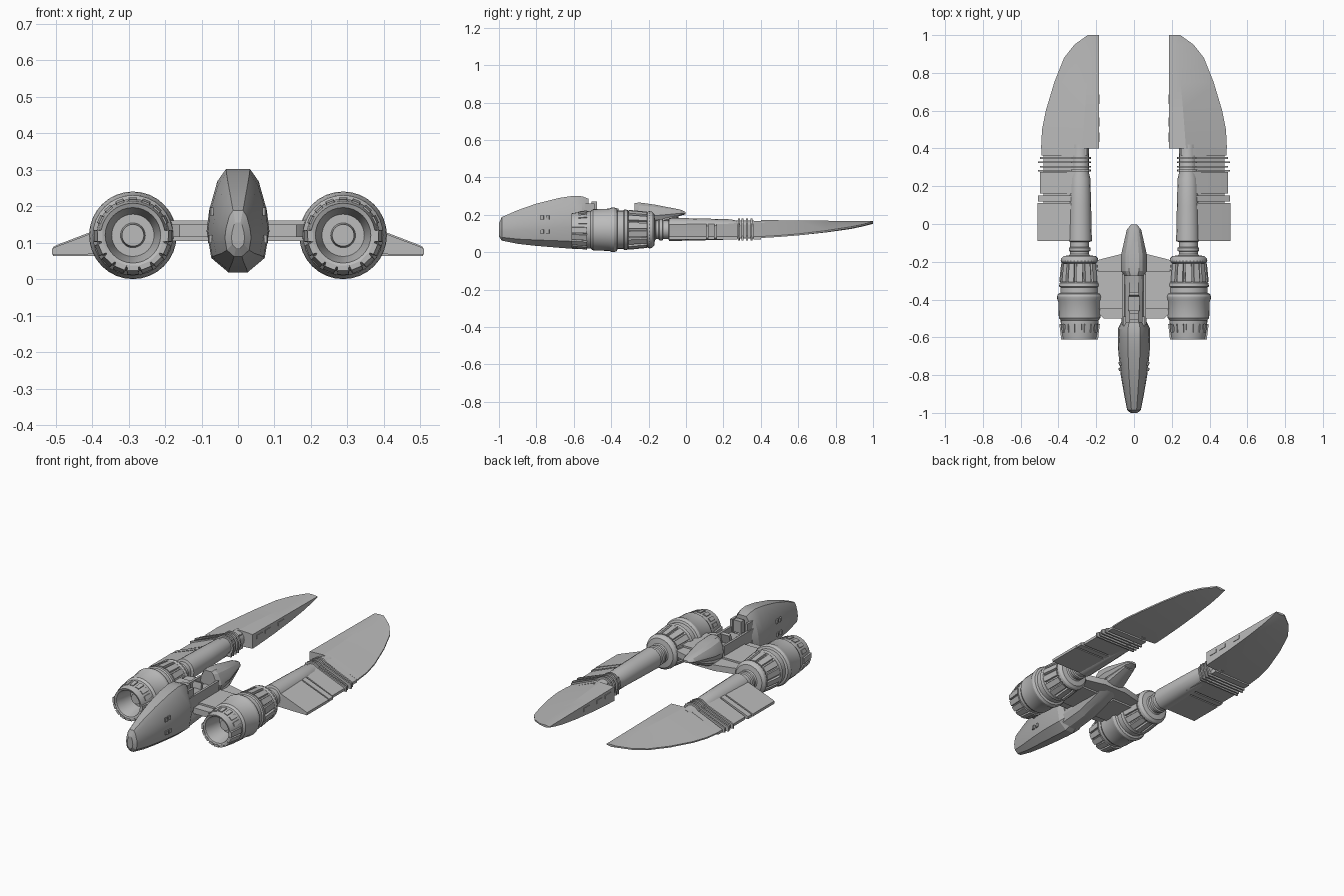
import bpy, bmesh, math
from mathutils import Matrix, Vector

if "Cube" in bpy.data.objects:
    bpy.data.objects.remove(bpy.data.objects["Cube"])


def material(name, v):
    m = bpy.data.materials.new(name)
    m.diffuse_color = (v, v, v, 1)
    m.use_nodes = True
    m.node_tree.nodes["Principled BSDF"].inputs["Base Color"].default_value = m.diffuse_color
    return m


GREY = material("light_grey", 0.5)
HULL = material("hull_grey", 0.43)
EX, EZ = 0.288, 0.12          # engine axis


def finish(name, bm, mat=GREY, mirror=False, angle=28):
    bmesh.ops.recalc_face_normals(bm, faces=bm.faces[:])
    me = bpy.data.meshes.new(name)
    bm.to_mesh(me)
    bm.free()
    me.materials.append(mat)
    for p in me.polygons:
        p.use_smooth = True
    me.set_sharp_from_angle(angle=math.radians(angle))
    ob = bpy.data.objects.new(name, me)
    bpy.context.collection.objects.link(ob)
    if mirror:
        ob.modifiers.new("Mirror", 'MIRROR').use_mirror_merge = False
    return ob


def loft(bm, rings):
    """Skin a list of equal-length closed rings and cap both ends."""
    vs = [[bm.verts.new(p) for p in r] for r in rings]
    n = len(vs[0])
    for a, b in zip(vs, vs[1:]):
        for i in range(n):
            j = (i + 1) % n
            bm.faces.new((a[i], a[j], b[j], b[i]))
    bm.faces.new(vs[0])
    bm.faces.new(vs[-1][::-1])


def box(bm, c, s, rot=None):
    m = Matrix.Translation(c) @ (rot or Matrix()) @ Matrix.Diagonal((*s, 1))
    bmesh.ops.create_cube(bm, size=1, matrix=m)


def hull_ring(y, w, zb, zt):
    h = zt - zb
    half = [(0.38, 1), (0.66, 0.88), (0.92, 0.6), (1, 0.4), (0.85, 0.14), (0.3, 0)]
    pts = half + [(-x, z) for x, z in reversed(half)]
    return [(x * w, y, zb + z * h) for x, z in pts]


def circle(y, r, n=24, x=EX, z=EZ):
    return [(x + r * math.cos(2 * math.pi * i / n), y, z + r * math.sin(2 * math.pi * i / n))
            for i in range(n)]


# Front hull
bm = bmesh.new()
loft(bm, [hull_ring(*s) for s in (
    (-1, .018, .085, .155), (-.985, .036, .062, .188), (-.9, .053, .045, .225),
    (-.8, .07, .034, .26), (-.68, .083, .024, .29), (-.6, .086, .018, .302),
    (-.555, .085, .018, .299), (-.52, .068, .035, .285))])
finish("front_hull", bm, HULL, angle=20)

# Narrow rear beam under the cockpit
bm = bmesh.new()
loft(bm, [hull_ring(*s) for s in (
    (-.56, .066, .026, .18), (-.4, .064, .045, .175), (-.28, .062, .085, .18),
    (-.15, .06, .135, .2), (-.04, .035, .185, .21))])
finish("rear_beam", bm, HULL, angle=20)

# Raised tail fairing
bm = bmesh.new()
loft(bm, [hull_ring(*s) for s in (
    (-.275, .05, .15, .262), (-.25, .068, .135, .266), (-.17, .07, .155, .255),
    (-.03, .038, .195, .228), (-.003, .016, .203, .216))])
finish("tail_fairing", bm, HULL, angle=20)

# Cockpit walls and seat
bm = bmesh.new()
box(bm, (.056, -.4, .175), (.014, .27, .085))
box(bm, (.05, -.515, .22), (.014, .05, .08))
finish("cockpit_wall", bm, HULL, True)
bm = bmesh.new()
box(bm, (0, -.42, .19), (.06, .08, .025))
box(bm, (0, -.375, .205), (.055, .018, .06), Matrix.Rotation(-.25, 4, 'X'))
box(bm, (0, -.49, .235), (.05, .03, .07))
finish("seat", bm, HULL)

# Small raised plates on the hull sides
bm = bmesh.new()
for y, z in ((-.77, .185), (-.74, .185), (-.77, .11), (-.74, .11)):
    box(bm, (.0725 if z > .15 else .077, y, z), (.008, .018, .022), Matrix.Rotation(-.2, 4, 'Z'))
finish("hull_vent", bm, HULL, True)

# Flat pylon plate joining the engines
bm = bmesh.new()
plan = [(0, -.5), (.16, -.5), (.2, -.46), (.22, -.4), (.22, -.2), (.17, -.185), (.07, -.16), (0, -.16)]
loft(bm, [[(x, y, z) for x, y in plan] for z in (.115, .15)])
box(bm, (.13, -.35, .1325), (.14, .2, .055))
finish("engine_pylon", bm, mirror=True)

# Engine body, turned around its long axis
PROFILE = [(.03, -.535), (.034, -.5), (.058, -.5), (.066, -.56), (.076, -.606),
           (.088, -.611), (.095, -.57), (.1, -.52), (.1, -.51), (.11, -.497),
           (.113, -.41), (.118, -.4), (.12, -.385), (.114, -.37), (.102, -.365),
           (.102, -.335), (.109, -.33), (.106, -.312), (.096, -.305), (.088, -.21),
           (.096, -.205), (.1, -.195), (.097, -.182), (.085, -.17), (.056, -.166),
           (.05, -.16), (.05, -.146), (.057, -.142), (.057, -.126), (.05, -.122), (.05, -.08)]
bm = bmesh.new()
loft(bm, [circle(y, r, 32) for r, y in PROFILE])
finish("engine_body", bm, mirror=True)


def petals(name, count, angles, y0, y1, r0, r1, width, thick):
    """Tapered plates set around the engine axis."""
    bm = bmesh.new()
    for k in range(count):
        a = math.radians(angles[0] + (angles[1] - angles[0]) * (k + .5) / count)
        rad = Vector((math.cos(a), 0, math.sin(a)))
        tan = Vector((-math.sin(a), 0, math.cos(a)))
        rings = []
        for y, r in ((y0, r0), (y1, r1)):
            c = Vector((EX, y, EZ))
            w = width * r
            rings.append([c + rad * rr + tan * t for rr, t in
                          ((r - thick, -w), (r, -w * .9), (r, w * .9), (r - thick, w))])
        loft(bm, rings)
    finish(name, bm, mirror=True)


petals("rear_petal", 14, (0, 360), -.308, -.208, .107, .097, .17, .018)
petals("intake_petal", 9, (170, 370), -.612, -.53, .097, .107, .165, .014)
petals("intake_upper_petal", 7, (15, 165), -.575, -.53, .098, .104, .12, .01)

# Wing spar tube behind the engine
bm = bmesh.new()
loft(bm, [circle(y, r, 16, .285, .122) for y, r in (
    (-.095, .05), (-.09, .062), (.1, .058), (.24, .054), (.27, .047), (.42, .046))])
finish("wing_spar", bm, mirror=True)


def wing_ring(y, tip=.51, grow=0.0, root=.262):
    return [(x, y, z) for x, z in (
        (root, .158 + grow), (.31, .16 + grow), (tip - .012, .089 + grow), (tip, .083 + grow),
        (tip, .068 - grow), (.42, .068 - grow), (root, .07 - grow))]


# Inner wing panels, separated by narrow grooves
bm = bmesh.new()
for y0, y1, tip in ((-.09, .11, .51), (.118, .152, .508), (.162, .275, .497)):
    loft(bm, [wing_ring(y0, tip), wing_ring(y1, tip)])
loft(bm, [wing_ring(-.06, .48, -.006), wing_ring(.4, .48, -.006)])
finish("wing_panel", bm, mirror=True, angle=20)

# Thin ribs between inner panel and blade
bm = bmesh.new()
for i, y in enumerate((.278, .298, .322, .345)):
    loft(bm, [wing_ring(y + d, .507 - .009 * (i % 2), .005, .24) for d in (0, .009)])
    loft(bm, [circle(y + d, .058, 16, .285, .122) for d in (0, .01)])
loft(bm, [wing_ring(y, .49, 0, .25) for y in (.362, .402)])
finish("wing_rib", bm, mirror=True, angle=20)

# Swept blade: y, outer x, outer z, ridge x, underside z at the inner edge
bm = bmesh.new()
rings = []
for y, xo, zo, xr, zb in (
        (.4, .492, .084, .275, .085), (.5, .487, .09, .268, .09), (.6, .467, .098, .26, .097),
        (.75, .422, .116, .247, .112), (.88, .37, .136, .235, .13),
        (.95, .315, .15, .225, .145), (1, .245, .165, .215, .158)):
    top = .172 - .006 * (y - .4) / .6
    rings.append([(.185, y, top - .004), (xr, y, top), (xo, y, zo),
                  (xo, y, zo - .008), (xr, y, zb - .006), (.185, y, zb)])
loft(bm, rings)
finish("wing_blade", bm, mirror=True, angle=20)

# Slim plates along the inner edge of the blade
bm = bmesh.new()
for y in (.46, .54, .66):
    box(bm, (.185, y, .14), (.006, .05, .02))
finish("blade_edge_plate", bm, mirror=True)
